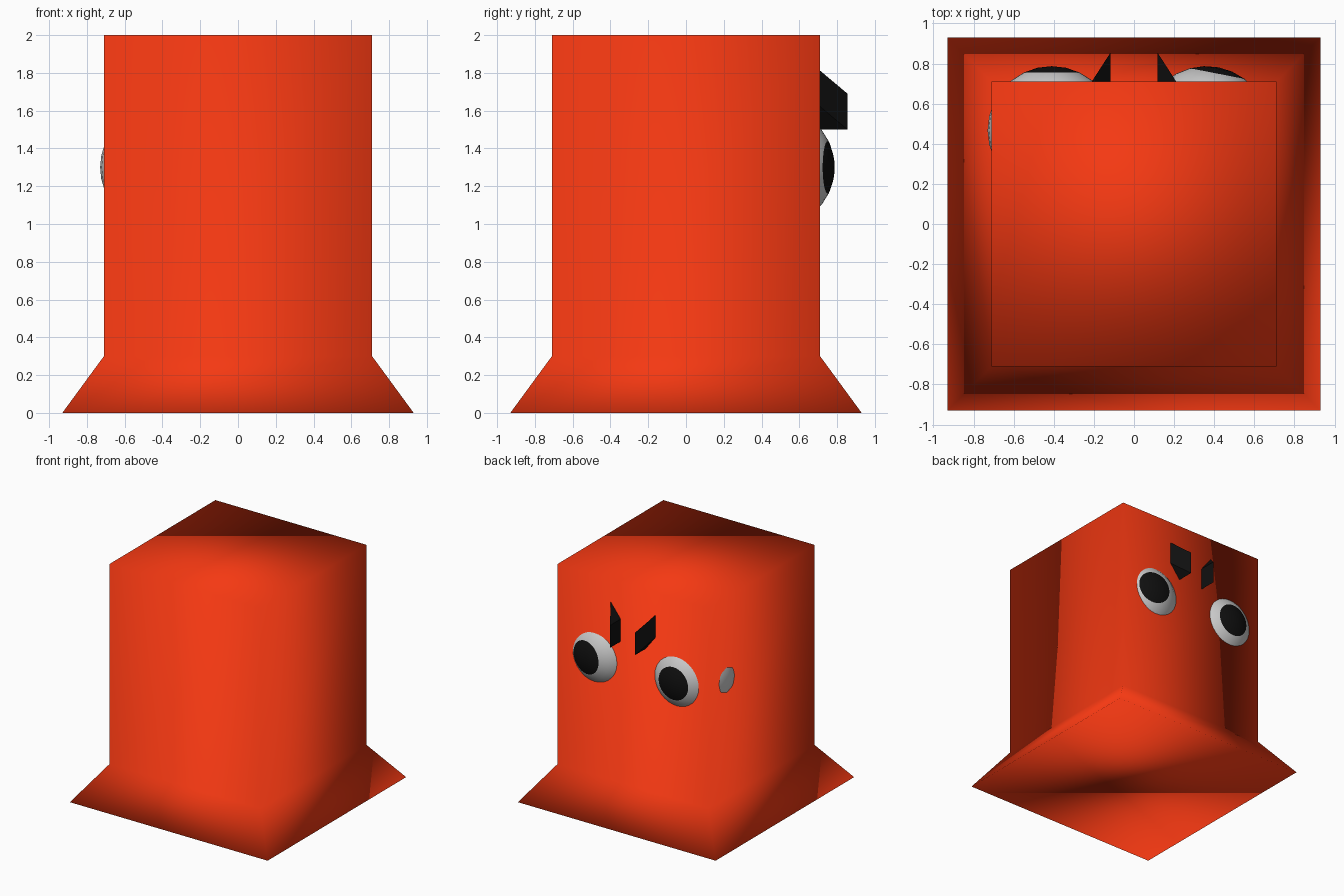
import bpy, bmesh
from math import radians
from mathutils import Matrix

if "Cube" in bpy.data.objects:
    bpy.data.objects.remove(bpy.data.objects["Cube"])


def material(name, color):
    m = bpy.data.materials.new(name)
    m.diffuse_color = (*color, 1)
    m.use_nodes = True
    m.node_tree.nodes["Principled BSDF"].inputs["Base Color"].default_value = m.diffuse_color
    return m


RED = material("red", (0.91, 0.04, 0.006))
WHITE = material("white", (0.8, 0.8, 0.8))
BLACK = material("black", (0.005, 0.005, 0.005))


def make_object(name, bm, mats, smooth):
    bmesh.ops.recalc_face_normals(bm, faces=bm.faces)
    for f in bm.faces:
        f.smooth = smooth
    mesh = bpy.data.meshes.new(name)
    bm.to_mesh(mesh)
    bm.free()
    for m in mats:
        mesh.materials.append(m)
    ob = bpy.data.objects.new(name, mesh)
    bpy.context.collection.objects.link(ob)
    return ob


def loft(name, rings, mat, smooth):
    """Bridge rings of equal vertex count and cap both ends."""
    bm = bmesh.new()
    loops = [[bm.verts.new(p) for p in ring] for ring in rings]
    n = len(loops[0])
    for a, b in zip(loops, loops[1:]):
        for i in range(n):
            j = (i + 1) % n
            bm.faces.new((a[i], a[j], b[j], b[i]))
    bm.faces.new(loops[0])
    bm.faces.new(loops[-1])
    return make_object(name, bm, [mat], smooth)


# Body: square block with a flared skirt, smoothly shaded
profile = [(0.93, 0), (0.71, 0.3), (0.71, 2)]
loft("body", [[(-r, -r, z), (r, -r, z), (r, r, z), (-r, r, z)] for r, z in profile], RED, True)


# Eyeballs sunk into the back wall, with the polar cap as pupil
def eye(name, x, yaw):
    bm = bmesh.new()
    bmesh.ops.create_uvsphere(bm, u_segments=32, v_segments=14, radius=0.32)
    for f in bm.faces:
        f.material_index = int(f.calc_center_median().z > 0.285)
    aim = Matrix.Rotation(radians(-yaw), 4, 'Z') @ Matrix.Rotation(radians(-90), 4, 'X')
    bm.transform(Matrix.Translation((x, 0.467, 1.3)) @ aim)
    make_object(name, bm, [WHITE, BLACK], True)


eye("left_eye", -0.41, 0)
eye("right_eye", 0.36, 11)

# Slanted wedge brows rising outwards
for name, s in (("left_brow", -1), ("right_brow", 1)):
    foot = [(s * 0.117, 0.70, 1.5), (s * 0.117, 0.855, 1.5), (s * 0.217, 0.70, 1.63)]
    loft(name, [foot, [(x, y, z + 0.19) for x, y, z in foot]], BLACK, False)
